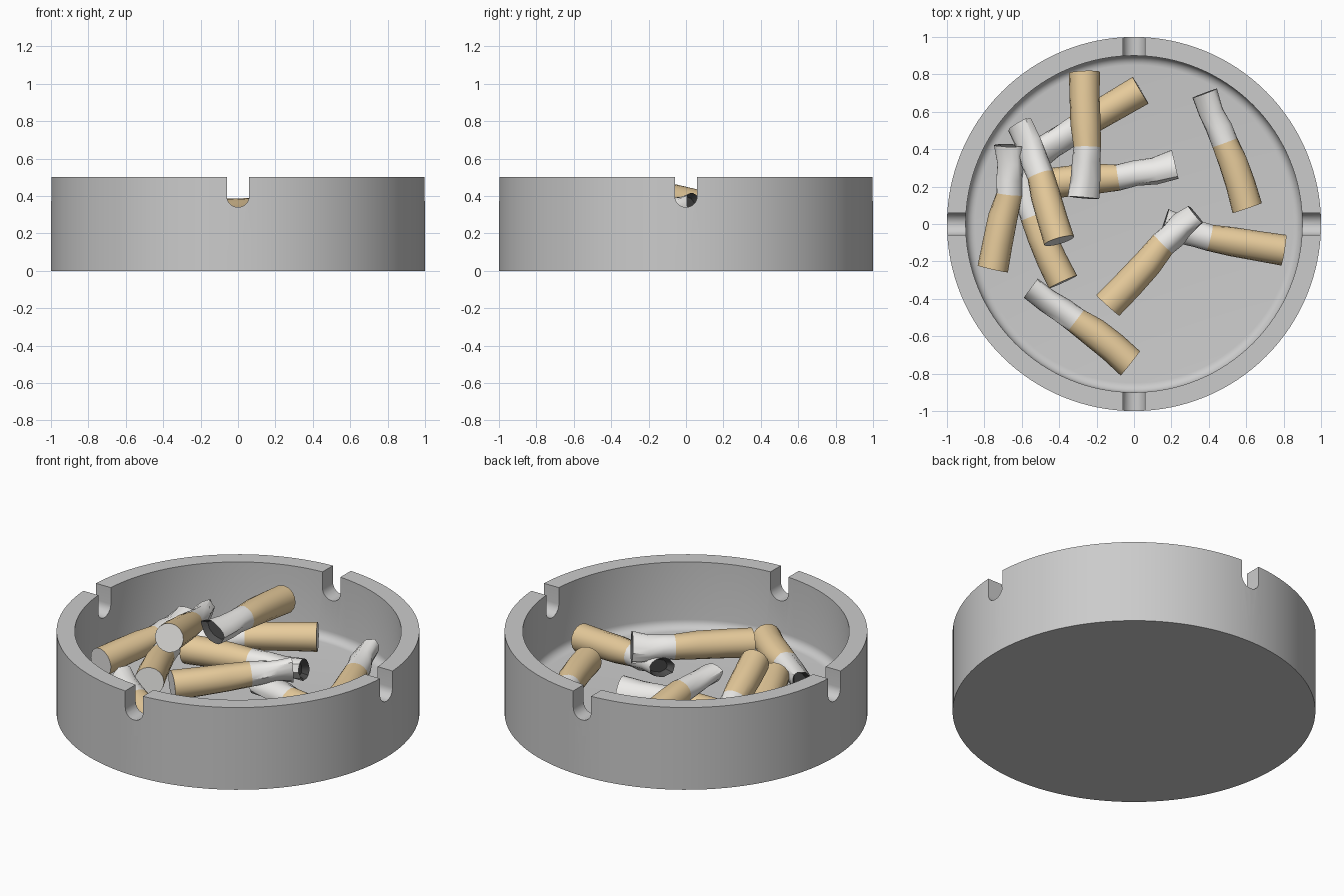
import bpy, bmesh, math, random
from mathutils import Vector

if "Cube" in bpy.data.objects:
    bpy.data.objects.remove(bpy.data.objects["Cube"])

random.seed(4)


def material(name, rgb):
    m = bpy.data.materials.new(name)
    m.diffuse_color = (*rgb, 1)
    m.use_nodes = True
    m.node_tree.nodes["Principled BSDF"].inputs["Base Color"].default_value = m.diffuse_color
    return m


TAN = material("filter_tan", (0.8, 0.6, 0.33))
PAPER = material("paper_white", (0.85, 0.84, 0.82))
ASH = material("burnt_ash", (0.08, 0.08, 0.08))


def finish(name, bm, mats=()):
    bmesh.ops.recalc_face_normals(bm, faces=bm.faces)
    me = bpy.data.meshes.new(name)
    bm.to_mesh(me)
    bm.free()
    for m in mats:
        me.materials.append(m)
    ob = bpy.data.objects.new(name, me)
    bpy.context.collection.objects.link(ob)
    return ob


def activate(ob):
    bpy.ops.object.select_all(action='DESELECT')
    ob.select_set(True)
    bpy.context.view_layer.objects.active = ob


def smooth(ob, degrees):
    activate(ob)
    bpy.ops.object.shade_smooth_by_angle(angle=math.radians(degrees))


# Tray: lathed wall and floor with a rounded inside corner
FLOOR, FILLET, SEGS = 0.1, 0.05, 128
profile = [(1, 0), (1, 0.5), (0.9, 0.5)]
for i in range(7):
    a = math.pi / 2 * i / 6
    profile.append((0.9 - FILLET + FILLET * math.cos(a), FLOOR + FILLET - FILLET * math.sin(a)))
bm = bmesh.new()
rings = []
for r, z in profile:
    rings.append([bm.verts.new((r * math.cos(t), r * math.sin(t), z))
                  for t in (2 * math.pi * k / SEGS for k in range(SEGS))])
for a, b in zip(rings, rings[1:]):
    for k in range(SEGS):
        n = (k + 1) % SEGS
        bm.faces.new((a[k], a[n], b[n], b[k]))
bm.faces.new(rings[0])
bm.faces.new(rings[-1])
tray = finish("tray", bm)

# Four round-bottomed rests cut through the rim
bm = bmesh.new()
outline = [(0.06, 0.6), (-0.06, 0.6)]
for i in range(17):
    a = math.pi + math.pi * i / 16
    outline.append((0.06 * math.cos(a), 0.4 + 0.06 * math.sin(a)))
for q in range(4):
    c, s = round(math.cos(q * math.pi / 2)), round(math.sin(q * math.pi / 2))
    ends = [[bm.verts.new((r * c - w * s, r * s + w * c, z)) for w, z in outline]
            for r in (0.8, 1.1)]
    for k in range(len(outline)):
        n = (k + 1) % len(outline)
        bm.faces.new((ends[0][k], ends[0][n], ends[1][n], ends[1][k]))
    bm.faces.new(ends[0])
    bm.faces.new(ends[1])
cutter = finish("rim_rest_cutter", bm)
cutter.hide_render = True
mod = tray.modifiers.new("rests", 'BOOLEAN')
mod.operation = 'DIFFERENCE'
mod.solver = 'EXACT'
mod.object = cutter
activate(tray)
bpy.ops.object.modifier_apply(modifier=mod.name)
bpy.data.objects.remove(cutter)
smooth(tray, 30)


def butt(name, tip, joint, end):
    """Loft from the filter tip through the joint to the crushed, burnt end."""
    tip, joint, end = Vector(tip), Vector(joint), Vector(end)
    d1, d2 = (joint - tip).normalized(), (end - joint).normalized()
    twist = random.uniform(0.3, 1.2)
    sway = Vector((random.uniform(-1, 1), random.uniform(-1, 1), 0)) * 0.008
    mid = (d1 + d2).normalized()
    # centre, direction, half width, half height, wobble
    stations = [(tip, d1, 0.083, 0.083, 0),
                (tip.lerp(joint, 0.35) + sway, d1, 0.081, 0.08, 0.002),
                (tip.lerp(joint, 0.7) + sway, d1, 0.079, 0.077, 0.003),
                (joint, mid, 0.071, 0.069, 0.003),
                (joint.lerp(end, 0.3), mid, 0.072, 0.065, 0.006),
                (joint.lerp(end, 0.62) - sway, d2, 0.076, 0.055, 0.008),
                (end, d2, 0.088, 0.056, 0.008),
                (end - d2 * 0.035, d2, 0.066, 0.036, 0.004)]
    n = 16
    bm = bmesh.new()
    loops = []
    for i, (c, d, w, h, wob) in enumerate(stations):
        side = d.cross(Vector((0, 0, 1))).normalized()
        up = side.cross(d)
        tw = twist * max(0, min(i, 6) - 3) / 3
        ring = []
        for k in range(n):
            t = 2 * math.pi * k / n
            j = 1 + random.uniform(-wob, wob) / w
            u, v = w * math.cos(t - tw) * j, h * math.sin(t - tw) * j
            u, v = u * math.cos(tw) - v * math.sin(tw), u * math.sin(tw) + v * math.cos(tw)
            ring.append(bm.verts.new(c + side * u + up * v))
        loops.append(ring)
    for i, (a, b) in enumerate(zip(loops, loops[1:])):
        for k in range(n):
            f = bm.faces.new((a[k], a[(k + 1) % n], b[(k + 1) % n], b[k]))
            f.material_index = 0 if i < 3 else 1 if i < 6 else 2
    bm.faces.new(loops[0]).material_index = 1
    bm.faces.new(loops[-1]).material_index = 2
    smooth(finish(name, bm, (TAN, PAPER, ASH)), 40)


# Cigarette butts: filter tip, joint, burnt end
BUTTS = [
    ((0.035, 0.715, 0.20), (-0.31, 0.51, 0.19), (-0.53, 0.36, 0.19)),
    ((-0.265, 0.81, 0.31), (-0.25, 0.41, 0.355), (-0.27, 0.14, 0.37)),
    ((-0.49, 0.21, 0.18), (-0.085, 0.25, 0.20), (0.22, 0.32, 0.20)),
    ((-0.40, -0.09, 0.385), (-0.50, 0.26, 0.31), (-0.61, 0.53, 0.24)),
    ((-0.38, -0.31, 0.21), (-0.54, 0.04, 0.19), (-0.62, 0.30, 0.18)),
    ((-0.755, -0.24, 0.20), (-0.665, 0.16, 0.22), (-0.67, 0.42, 0.25)),
    ((-0.02, -0.745, 0.18), (-0.31, -0.515, 0.19), (-0.55, -0.34, 0.19)),
    ((-0.14, -0.435, 0.30), (0.155, -0.105, 0.32), (0.33, 0.05, 0.335)),
    ((0.80, -0.14, 0.19), (0.405, -0.075, 0.22), (0.16, 0.0, 0.235)),
    ((0.605, 0.085, 0.19), (0.485, 0.435, 0.20), (0.38, 0.70, 0.21)),
]
for i, pts in enumerate(BUTTS):
    butt(f"cigarette_butt_{i + 1}", *pts)
